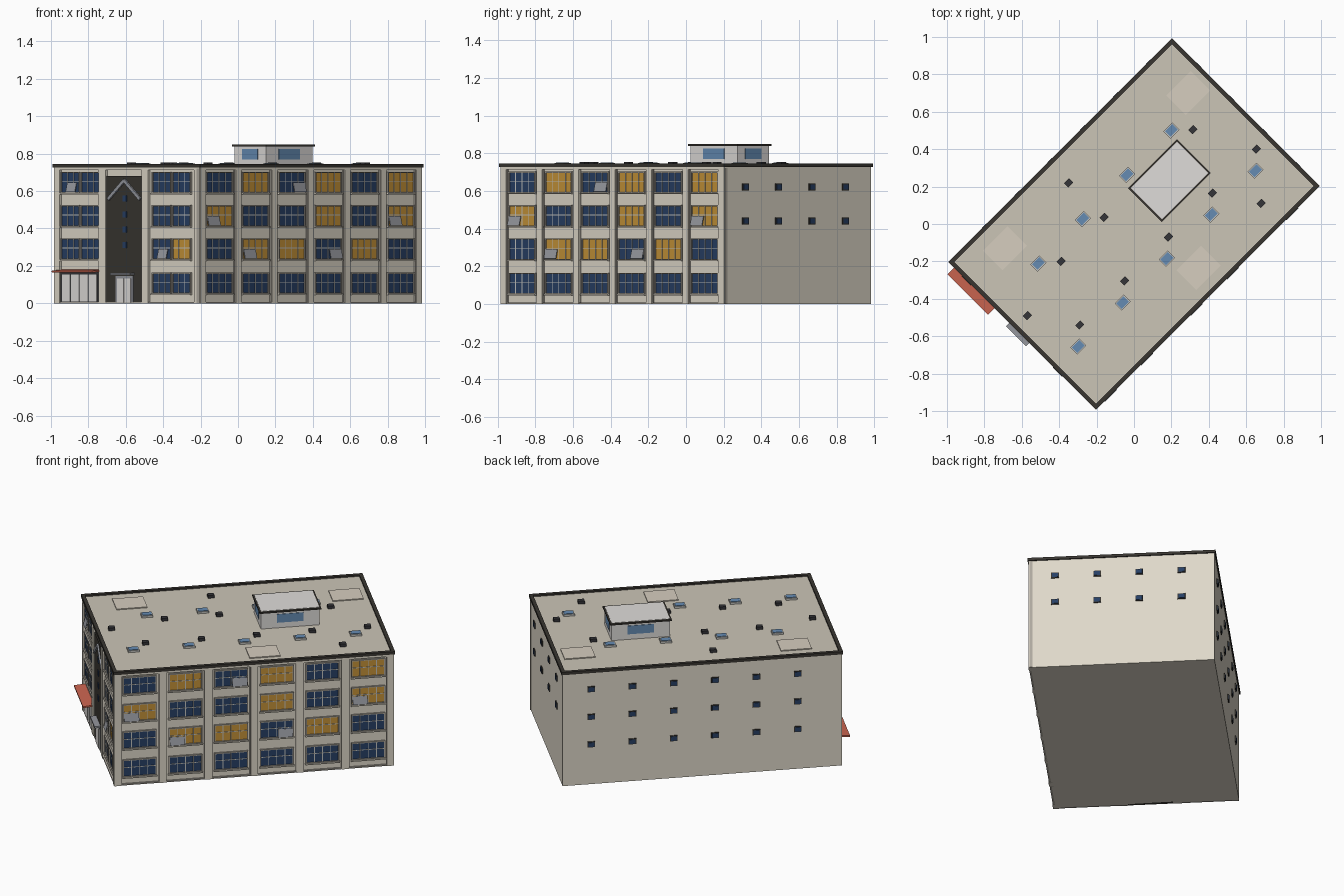
import bpy, bmesh, math
from mathutils import Matrix, Vector

if "Cube" in bpy.data.objects:
    bpy.data.objects.remove(bpy.data.objects["Cube"])

# Local frame: u = long axis, v = short axis; the whole building is turned 45 degrees
TURN = Matrix.Rotation(math.radians(45), 4, 'Z')
U, V = 0.838, 0.551
COLORS = {
    'wall': (.74, .69, .59), 'dark': (.04, .036, .03), 'roof': (.60, .56, .47),
    'pad': (.67, .61, .52), 'blue': (.02, .05, .13), 'amber': (.56, .29, .04),
    'frame': (.55, .55, .52), 'sky': (.13, .26, .45), 'red': (.60, .13, .08),
    'pale': (.74, .72, .70), 'steel': (.30, .31, .34), 'vent': (.035, .035, .04),
    'surround': (.42, .39, .34),
}
mats = {}
for n, c in COLORS.items():
    mats[n] = bpy.data.materials.new(n)
    mats[n].diffuse_color = (*c, 1)
parts = {}


def cube(part, mat, c, s, rot=None):
    """Add a box to a named part, in local coordinates."""
    bm, _ = parts.setdefault(part, (bmesh.new(), mat))
    m = TURN @ Matrix.Translation(c)
    if rot:
        m = m @ rot
    bmesh.ops.create_cube(bm, size=1, matrix=m @ Matrix.Diagonal((*s, 1)))


# face: (outward normal, direction to the viewer's right, distance of the plane)
FACES = {
    'entrance': (Vector((-1, 0, 0)), Vector((0, -1, 0)), U - .012),
    'long': (Vector((0, -1, 0)), Vector((1, 0, 0)), V - .012),
    'end': (Vector((1, 0, 0)), Vector((0, 1, 0)), U),
    'rear': (Vector((0, 1, 0)), Vector((-1, 0, 0)), V),
}


def on_face(part, mat, face, t, z, w, h, d0, d1, roll=0, tilt=0):
    """Box on a wall: t across, z up, from depth d0 to d1 beyond the wall."""
    n, r, dist = FACES[face]
    basis = Matrix((r, -n, (0, 0, 1))).transposed().to_4x4()
    c = n * (dist + (d0 + d1) / 2) + r * t + Vector((0, 0, z))
    rot = basis @ Matrix.Rotation(roll, 4, 'Y') @ Matrix.Rotation(tilt, 4, 'X')
    cube(part, mat, c, (w, d1 - d0, h), rot)


def window(face, t, z, w, h, lit=False, cols=4):
    """Glazed window with surround, sill and glazing bars."""
    glass = ('lit_glass', 'amber') if lit else ('blue_glass', 'blue')
    on_face(*glass, face, t, z, w, h, -.01, .003)
    for s in (-1, 1):
        on_face('window_surrounds', 'surround', face, t + s * w / 2, z, .007, h + .007, -.01, .010)
        on_face('window_surrounds', 'surround', face, t, z + s * h / 2, w, .007, -.01, .010)
    for i in range(1, cols):
        on_face('glazing_bars', 'frame', face, t + w * (i / cols - .5), z, .004, h, -.01, .006)
    on_face('glazing_bars', 'frame', face, t, z + h * .05, w, .004, -.01, .006)
    on_face('window_sills', 'wall', face, t, z - h / 2 - .005, w + .012, .007, -.01, .016)


def open_sash(face, t, z, w, h):
    """Top-hung sash tilted outward."""
    on_face('open_sashes', 'steel', face, t, z, w, h, .013, .017, tilt=math.radians(-14))


# Main body (front walls set back behind the pilasters)
cube('main_body', 'wall', (.006, .006, .365), (2 * U - .012, 2 * V - .012, .73))

# Pilasters on the two show fronts, with a cornice band and plinth
PITCH = .2745
for i in range(7):
    t = max(-.817, min(.817, (i - 3) * PITCH))
    on_face('pilasters', 'wall', 'long', t, .36, .042, .72, -.01, .015)
    for s in (-1, 1):
        on_face('pilaster_edges', 'surround', 'long', t + s * .0225, .36, .004, .72, -.01, .009)
for t, w in ((-.53, .042), (-.187, .05), (.137, .05), (.53, .042)):
    on_face('pilasters', 'wall', 'entrance', t, .36, w, .72, -.01, .015)
for face, half in (('entrance', V), ('long', U)):
    on_face('cornice_band', 'wall', face, 0, .721, 2 * half, .016, -.01, .015)
    on_face('plinth', 'surround', face, 0, .004, 2 * half, .008, -.01, .012)

# Windows of the long front
ROWS = (.645, .467, .290, .107)
LIT = ('010101', '100101', '011010', '000000')
for z, row in zip(ROWS, LIT):
    for i, lit in enumerate(row):
        window('long', (i - 2.5) * PITCH, z, .196, .108, lit == '1')
for i, r, side in ((2, 0, .05), (0, 1, -.05), (3, 2, .05), (1, 2, -.05), (5, 1, -.05)):
    open_sash('long', (i - 2.5) * PITCH + side, ROWS[r] - .025, .09, .052)

# Paired windows of the entrance front
for k, z in enumerate(ROWS):
    for t0 in (-.36, .33):
        if t0 < 0 and k == 3:
            continue
        for s in (-1, 1):
            window('entrance', t0 + s * .075, z, .138, .108, t0 > 0 and s > 0 and k == 2, 3)
open_sash('entrance', .27, ROWS[2] - .025, .07, .052)
open_sash('entrance', -.42, ROWS[0] - .025, .07, .052)

# Shop front with awning
on_face('shop_frame', 'vent', 'entrance', -.362, .085, .30, .165, -.01, .008)
for i in range(4):
    on_face('shop_glass', 'pale', 'entrance', -.362 + (i - 1.5) * .067, .082, .062, .145, 0, .012)
on_face('awning', 'red', 'entrance', -.362, .172, .305, .010, -.005, .068, tilt=math.radians(5))

# Dark entrance bay with gable trim, slot windows, door and canopy
on_face('entrance_panel', 'dark', 'entrance', -.025, .34, .268, .68, -.01, .008)
for s in (-1, 1):
    on_face('gable_trim', 'steel', 'entrance', -.022 + s * .060, .607, .158, .018, 0, .018,
            roll=s * math.atan2(.1, .12))
for z in (.56, .475, .395, .312):
    on_face('stair_windows', 'blue', 'entrance', -.022, z, .03, .032, 0, .012)
on_face('door_frame', 'steel', 'entrance', -.022, .073, .13, .146, 0, .012)
for s in (-1, 1):
    on_face('entrance_doors', 'pale', 'entrance', -.022 + s * .027, .068, .050, .130, 0, .016)
on_face('door_canopy', 'steel', 'entrance', -.022, .157, .15, .012, 0, .045)

# Small windows on the plain rear walls
def small_window(face, t, z):
    on_face('small_window_frames', 'dark', face, t, z, .046, .036, -.01, .006)
    on_face('small_window_glass', 'blue', face, t, z, .036, .027, -.01, .009)


for z in (.62, .44):
    for i in range(4):
        small_window('end', -.395 + .25 * i, z)
for z in (.62, .44, .26):
    for i in range(6):
        small_window('rear', -.667 + .248 * i, z)

# Roof deck and dark rim
cube('roof_deck', 'roof', (0, 0, .731), (2 * U, 2 * V, .008))
for s in (-1, 1):
    cube('roof_rim', 'dark', (s * (U - .004), 0, .736), (.022, 2 * V + .014, .018))
    cube('roof_rim', 'dark', (0, s * (V - .004), .736), (2 * U + .014, .022, .018))

# Rooftop penthouse
PU, PV = .298, .030
cube('penthouse_walls', 'pale', (PU, PV, .786), (.352, .238, .106))
cube('penthouse_roof_rim', 'dark', (PU, PV, .843), (.370, .256, .010))
cube('penthouse_roof', 'pale', (PU, PV, .845), (.350, .236, .010))
cube('penthouse_windows', 'sky', (PU, PV, .797), (.16, .244, .055))
cube('penthouse_windows', 'sky', (PU, PV, .797), (.358, .12, .055))


def to_local(x, y, z):
    return TURN.inverted() @ Vector((x, y, z))


# Roof pads, skylights and vents, placed from plan positions
for x, y in ((.29, .70), (-.69, -.13), (.345, -.235)):
    cube('roof_pads', 'pad', to_local(x, y, .737), (.185, .148, .008))
SKYLIGHTS = [(.2 - .237 * i, .5 - .237 * i) for i in range(4)]
SKYLIGHTS += [(.65 - .237 * i, .285 - .235 * i) for i in range(5)]
for x, y in SKYLIGHTS:
    cube('skylight_kerbs', 'frame', to_local(x, y, .740), (.068, .054, .014))
    cube('skylight_glass', 'sky', to_local(x, y, .744), (.056, .042, .012))
VENTS = ((.315, .505), (-.35, .22), (-.16, .035), (-.39, -.2), (.655, .4), (.68, .11),
         (.42, .165), (.185, -.07), (-.05, -.305), (-.29, -.54), (-.57, -.49))
for x, y in VENTS:
    cube('roof_vents', 'vent', to_local(x, y, .743), (.038, .032, .022))

# Turn the collected parts into objects
for name, (bm, mat) in parts.items():
    me = bpy.data.meshes.new(name)
    bm.to_mesh(me)
    bm.free()
    me.materials.append(mats[mat])
    bpy.context.collection.objects.link(bpy.data.objects.new(name, me))

for m in bpy.data.materials:
    if m.users and not m.is_grease_pencil:
        m.use_nodes = True
        m.node_tree.nodes["Principled BSDF"].inputs["Base Color"].default_value = m.diffuse_color
